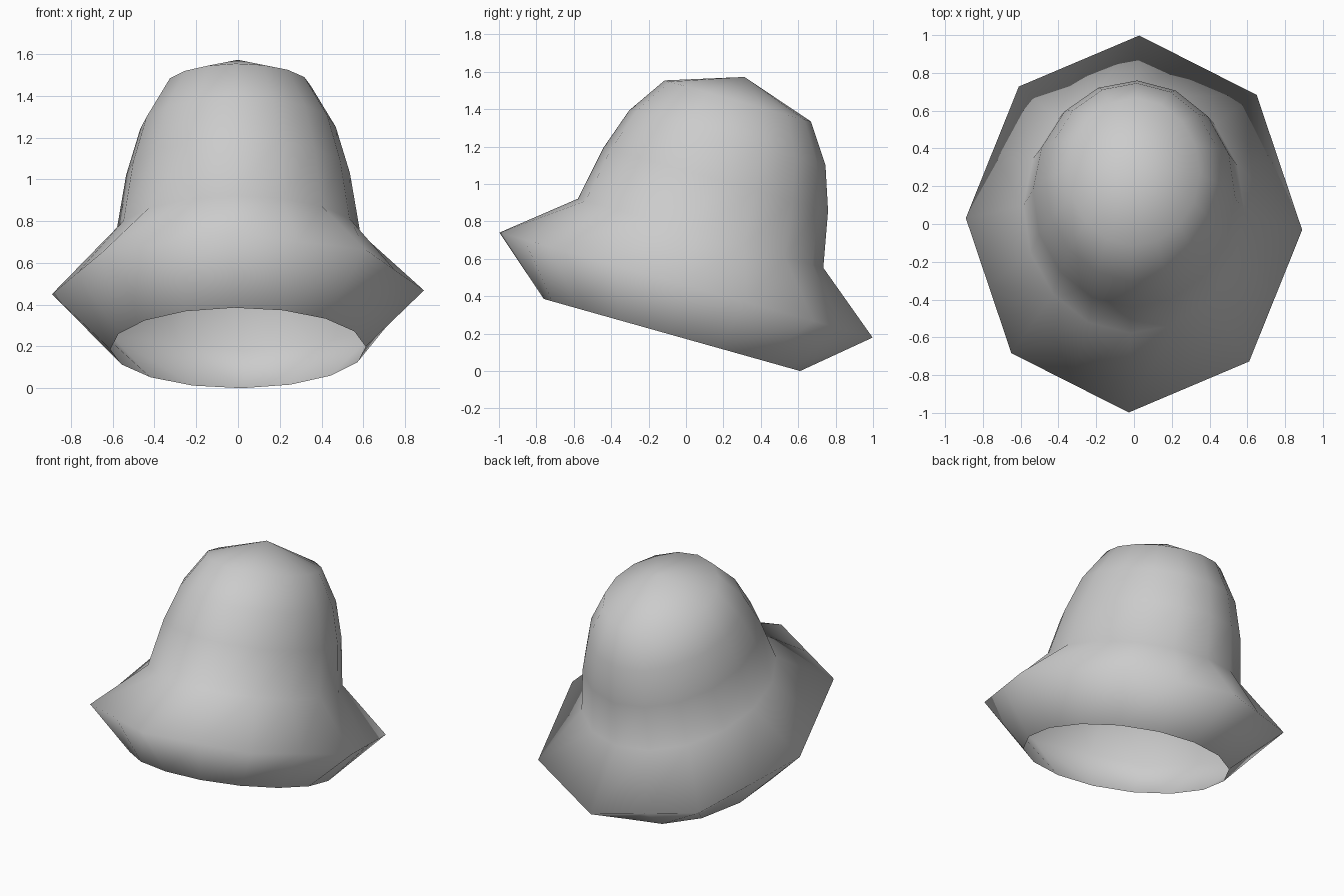
import bpy, bmesh
from math import cos, sin, pi, radians
from mathutils import Matrix

if "Cube" in bpy.data.objects:
    bpy.data.objects.remove(bpy.data.objects["Cube"])

SIDES = 16
SQUASH_X = 0.859          # oval cross-section
TWIST = radians(-1.8)     # small turn about the hat's own axis

# profile (radius, height) along the tilted axis, from open rim to crown
PROFILE = [(0.712, 0.0), (1.037, 0.277), (0.682, 0.565),
           (0.624, 0.865), (0.545, 1.095), (0.406, 1.30)]
BRIM = 1                  # this ring has only eight corners
APEX = 1.433

bm = bmesh.new()
rings = []
for n, (r, h) in enumerate(PROFILE):
    ring = []
    for i in range(SIDES):
        a = 2 * pi * i / SIDES + TWIST
        # brim: every second point lies midway on a straight octagon side
        rr = r * cos(pi / 8) if n == BRIM and i % 2 else r
        ring.append(bm.verts.new((rr * cos(a) * SQUASH_X, rr * sin(a), h)))
    rings.append(ring)

# walls between rings
for lo, hi in zip(rings, rings[1:]):
    for i in range(SIDES):
        j = (i + 1) % SIDES
        bm.faces.new((lo[i], lo[j], hi[j], hi[i]))

# crown tip
tip = bm.verts.new((0, 0, APEX))
top = rings[-1]
for i in range(SIDES):
    bm.faces.new((top[i], top[(i + 1) % SIDES], tip))

# lean backwards and stand on the floor
bm.transform(Matrix.Translation((0, -0.075, 0.195)) @ Matrix.Rotation(radians(-15.7), 4, 'X'))
low = min(v.co.z for v in bm.verts)
bm.transform(Matrix.Translation((0, 0, -low)))

for f in bm.faces:
    f.smooth = True
mesh = bpy.data.meshes.new("brimmed_hat")
bm.to_mesh(mesh)
bm.free()
hat = bpy.data.objects.new("brimmed_hat", mesh)
bpy.context.collection.objects.link(hat)
